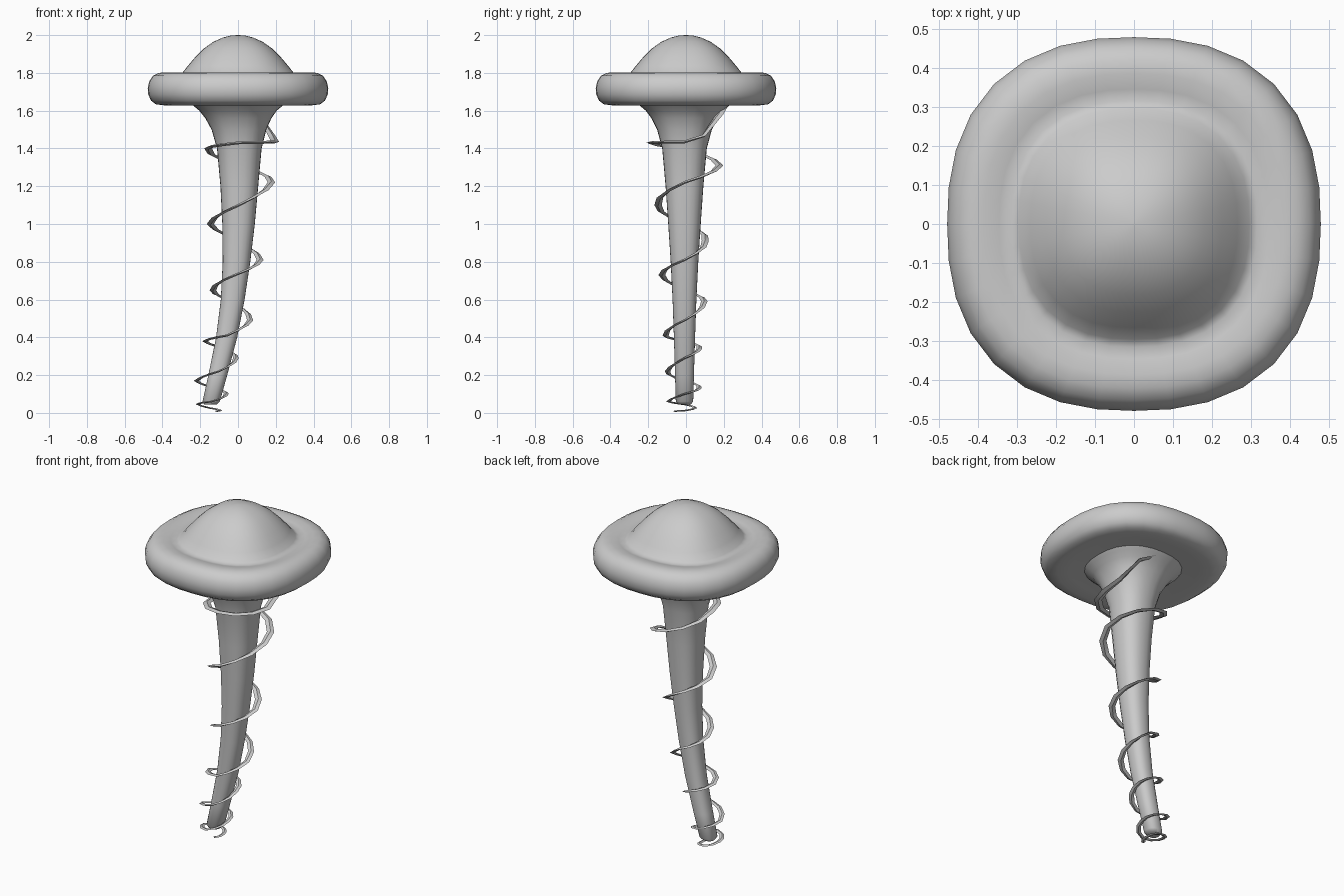
import bpy, math
from mathutils import Vector

if "Cube" in bpy.data.objects:
    bpy.data.objects.remove(bpy.data.objects["Cube"])


def make_object(name, verts, faces, angle):
    mesh = bpy.data.meshes.new(name)
    mesh.from_pydata(verts, [], faces)
    obj = bpy.data.objects.new(name, mesh)
    bpy.context.collection.objects.link(obj)
    bpy.ops.object.select_all(action='DESELECT')
    obj.select_set(True)
    bpy.context.view_layer.objects.active = obj
    bpy.ops.object.mode_set(mode='EDIT')
    bpy.ops.mesh.select_all(action='SELECT')
    bpy.ops.mesh.normals_make_consistent(inside=False)
    bpy.ops.object.mode_set(mode='OBJECT')
    bpy.ops.object.shade_smooth_by_angle(angle=math.radians(angle))
    return obj


def skin(name, rings, angle):
    """Joins equal-sized rings of points into a capped tube."""
    n = len(rings[0])
    verts = [p for ring in rings for p in ring]
    faces = [list(range(n)), list(range(len(verts) - n, len(verts)))]
    for k in range(len(rings) - 1):
        for i in range(n):
            j = (i + 1) % n
            faces.append((k * n + i, k * n + j, k * n + n + j, k * n + n + i))
    return make_object(name, verts, faces, angle)


def squircle(cx, cy, r, z, n=32, e=2.4):
    ring = []
    for i in range(n):
        a = 2 * math.pi * i / n
        c, s = math.cos(a), math.sin(a)
        k = r / (abs(c) ** e + abs(s) ** e) ** (1 / e)
        ring.append((cx + k * c, cy + k * s, z))
    return ring


# Cap: dome, groove and rounded brim
cap = [(0.005, 2.0), (0.04, 1.997), (0.08, 1.987), (0.13, 1.965), (0.18, 1.93),
       (0.225, 1.885), (0.265, 1.838), (0.295, 1.80), (0.315, 1.788),
       (0.345, 1.795), (0.385, 1.803), (0.42, 1.80), (0.45, 1.785), (0.47, 1.755),
       (0.478, 1.72), (0.475, 1.685), (0.46, 1.653), (0.435, 1.634),
       (0.39, 1.628), (0.33, 1.631), (0.24, 1.64), (0.02, 1.645)]
skin("cap", [squircle(0, 0, r, z) for r, z in cap], 50)

# Stem: flared at the top, bending to the left at the foot (z, centre x, radius)
stem = [(1.65, 0, 0.26), (1.625, 0, 0.235), (1.60, 0, 0.205), (1.56, 0.002, 0.175),
        (1.50, 0.005, 0.145), (1.40, 0.007, 0.118), (1.20, 0.007, 0.10),
        (1.00, 0.003, 0.086), (0.80, -0.008, 0.073), (0.60, -0.028, 0.063),
        (0.40, -0.06, 0.056), (0.20, -0.107, 0.05), (0.06, -0.142, 0.046),
        (0.045, -0.145, 0.034)]
skin("stem", [squircle(x, -0.008, r, z, 24) for z, x, r in stem], 50)


def stem_x(z):
    for (z1, x1, _), (z0, x0, _) in zip(stem, stem[1:]):
        if z0 <= z <= z1:
            return x0 + (x1 - x0) * (z - z0) / (z1 - z0)
    return -0.145


# Tendril: flat spiral ribbon, one (z, radius) key per quarter turn, from the brim down
keys = [(1.65, 0.225), (1.435, 0.19), (1.43, 0.18), (1.40, 0.165), (1.31, 0.185),
        (1.22, 0.17), (1.10, 0.14), (1.0, 0.15), (0.91, 0.11), (0.81, 0.125),
        (0.73, 0.12), (0.65, 0.11), (0.59, 0.105), (0.49, 0.11), (0.41, 0.10),
        (0.38, 0.11), (0.34, 0.078), (0.29, 0.075), (0.22, 0.09), (0.17, 0.105),
        (0.13, 0.078), (0.10, 0.07), (0.06, 0.085), (0.045, 0.065), (0.025, 0.055),
        (0.012, 0.05), (0.008, 0.065)]
SUB = 3
path = []
for q in range(len(keys) - 1):
    for s in range(SUB):
        t = s / SUB
        z = keys[q][0] * (1 - t) + keys[q + 1][0] * t
        r = keys[q][1] * (1 - t) + keys[q + 1][1] * t
        a = math.radians(98 if q + s == 0 else 90 - 90 * (q + t))
        path.append((Vector((stem_x(z) + r * math.cos(a), -0.008 + r * math.sin(a), z)), a))
path[2] = (path[2][0] + Vector((0, 0, -0.04)), path[2][1])

rings = []
last = len(path) - 1
for i, (p, a) in enumerate(path):
    tangent = (path[min(i + 1, last)][0] - path[max(i - 1, 0)][0]).normalized()
    radial = Vector((math.cos(a), math.sin(a), 0))
    radial = (radial - tangent * radial.dot(tangent)).normalized()
    up = tangent.cross(radial)
    f = i / last
    w = 0.022 * (1 - f) + 0.011 * f
    h = 0.008 * (1 - f) + 0.004 * f
    rings.append([p + radial * w, p + up * h, p - radial * w, p - up * h])
for ring in rings:
    for p in ring:
        p.z = max(p.z, 0.0)
skin("spiral_tendril", rings, 40)
